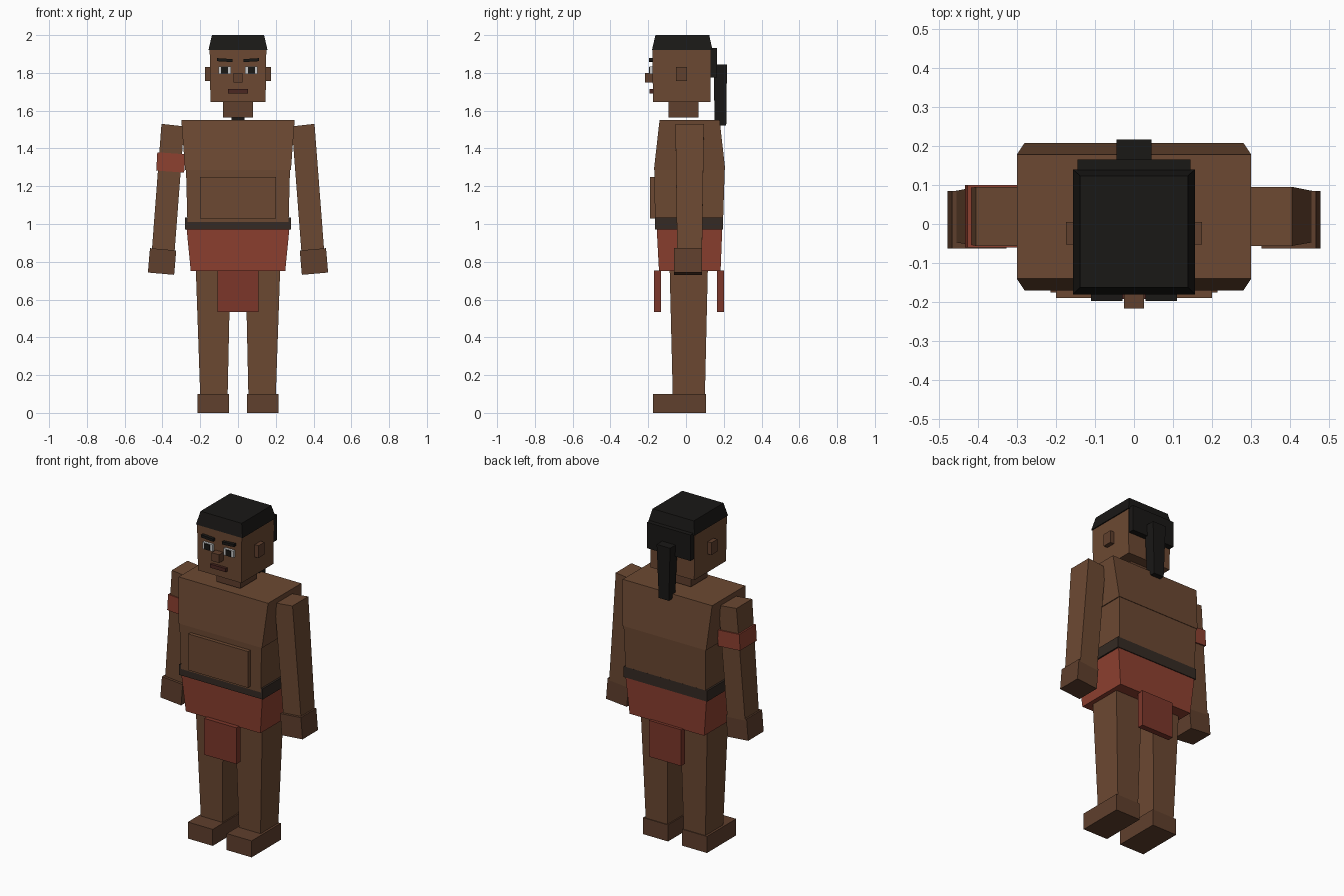
import bpy

# Materials
def mat(name, r, g, b):
    m = bpy.data.materials.new(name)
    m.diffuse_color = (r, g, b, 1)
    return m

SKIN = mat("skin", 0.15, 0.066, 0.032)
SKIN_DARK = mat("skin_dark", 0.115, 0.05, 0.026)
RED = mat("red_cloth", 0.27, 0.052, 0.03)
RED_DARK = mat("red_cloth_dark", 0.2, 0.037, 0.023)
HAIR = mat("hair", 0.01, 0.009, 0.008)
BELT = mat("belt", 0.035, 0.023, 0.017)
WHITE = mat("eye_white", 0.6, 0.6, 0.6)
LIP = mat("lip", 0.07, 0.02, 0.015)

# Hexahedron from a lower and an upper ring of four corners
def hexa(name, lower, upper, material):
    me = bpy.data.meshes.new(name)
    me.from_pydata(lower + upper, [], [(3, 2, 1, 0), (4, 5, 6, 7), (0, 1, 5, 4),
                                       (1, 2, 6, 5), (2, 3, 7, 6), (3, 0, 4, 7)])
    me.materials.append(material)
    ob = bpy.data.objects.new(name, me)
    bpy.context.collection.objects.link(ob)
    return ob

def ring(x0, x1, y0, y1, z_a, z_b=None):
    z_b = z_a if z_b is None else z_b
    return [(x0, y0, z_a), (x1, y0, z_b), (x1, y1, z_b), (x0, y1, z_a)]

# Tapered block: each rectangle is (x0, x1, y0, y1)
def block(name, z0, z1, bottom, top, material):
    return hexa(name, ring(*bottom, z0), ring(*top, z1), material)

def box(name, x0, x1, y0, y1, z0, z1, material):
    return block(name, z0, z1, (x0, x1, y0, y1), (x0, x1, y0, y1), material)

def mirror(ob):
    ob.modifiers.new("mirror", 'MIRROR').use_axis[0] = True
    return ob

# Head and hair
block("head", 1.645, 1.93, (-.146, .146, -.175, .13), (-.15, .15, -.178, .13), SKIN)
block("hair_cap", 1.922, 2.0, (-.156, .156, -.18, .14), (-.138, .138, -.162, .123), HAIR)
box("hair_back", -.145, .145, .125, .165, 1.775, 1.932, HAIR)
block("ponytail", 1.522, 1.845, (-.034, .034, .152, .213), (-.045, .045, .146, .217), HAIR)
box("neck", -.08, .08, -.092, .067, 1.563, 1.65, SKIN_DARK)

# Face
mirror(box("ear", .145, .174, -.052, .005, 1.757, 1.832, SKIN_DARK))
mirror(box("eye", .037, .103, -.192, -.17, 1.793, 1.834, WHITE))
mirror(box("pupil", .053, .089, -.197, -.18, 1.796, 1.831, HAIR))
mirror(hexa("eyebrow", ring(.03, .11, -.197, -.17, 1.857, 1.862),
            ring(.03, .11, -.197, -.17, 1.873, 1.878), HAIR))
box("nose", -.025, .025, -.217, -.17, 1.75, 1.8, SKIN_DARK)
box("mouth", -.052, .052, -.192, -.17, 1.692, 1.714, LIP)

# Torso
block("chest", 1.285, 1.55, (-.28, .28, -.17, .208), (-.3, .3, -.14, .178), SKIN)
block("waist", 1.01, 1.285, (-.268, .268, -.164, .196), (-.275, .275, -.168, .205), SKIN)
box("belly_panel", -.2, .2, -.19, -.15, 1.03, 1.25, SKIN)
box("belt", -.28, .28, -.163, .197, .97, 1.035, BELT)

# Loincloth
block("skirt", .75, .975, (-.25, .25, -.143, .183), (-.272, .272, -.155, .192), RED)
box("front_flap", -.108, .108, -.17, -.132, .535, .755, RED_DARK)
box("back_flap", -.108, .108, .165, .201, .535, .755, RED_DARK)

# Legs
mirror(block("leg", .09, .78, (.055, .2, -.07, .1), (.04, .224, -.087, .116), SKIN))
mirror(box("foot", .047, .214, -.175, .105, 0, .1, SKIN_DARK))

# Arms, leaning outward
mirror(hexa("arm", ring(.336, .456, -.047, .085, .85, .86),
            ring(.285, .405, -.056, .095, 1.517, 1.53), SKIN))
mirror(hexa("hand", ring(.338, .477, -.063, .085, .731, .743),
            ring(.327, .466, -.063, .085, .86, .872), SKIN_DARK))
hexa("armband", ring(-.433, -.285, -.06, .1, 1.283, 1.272),
     ring(-.427, -.28, -.06, .1, 1.38, 1.369), RED)
